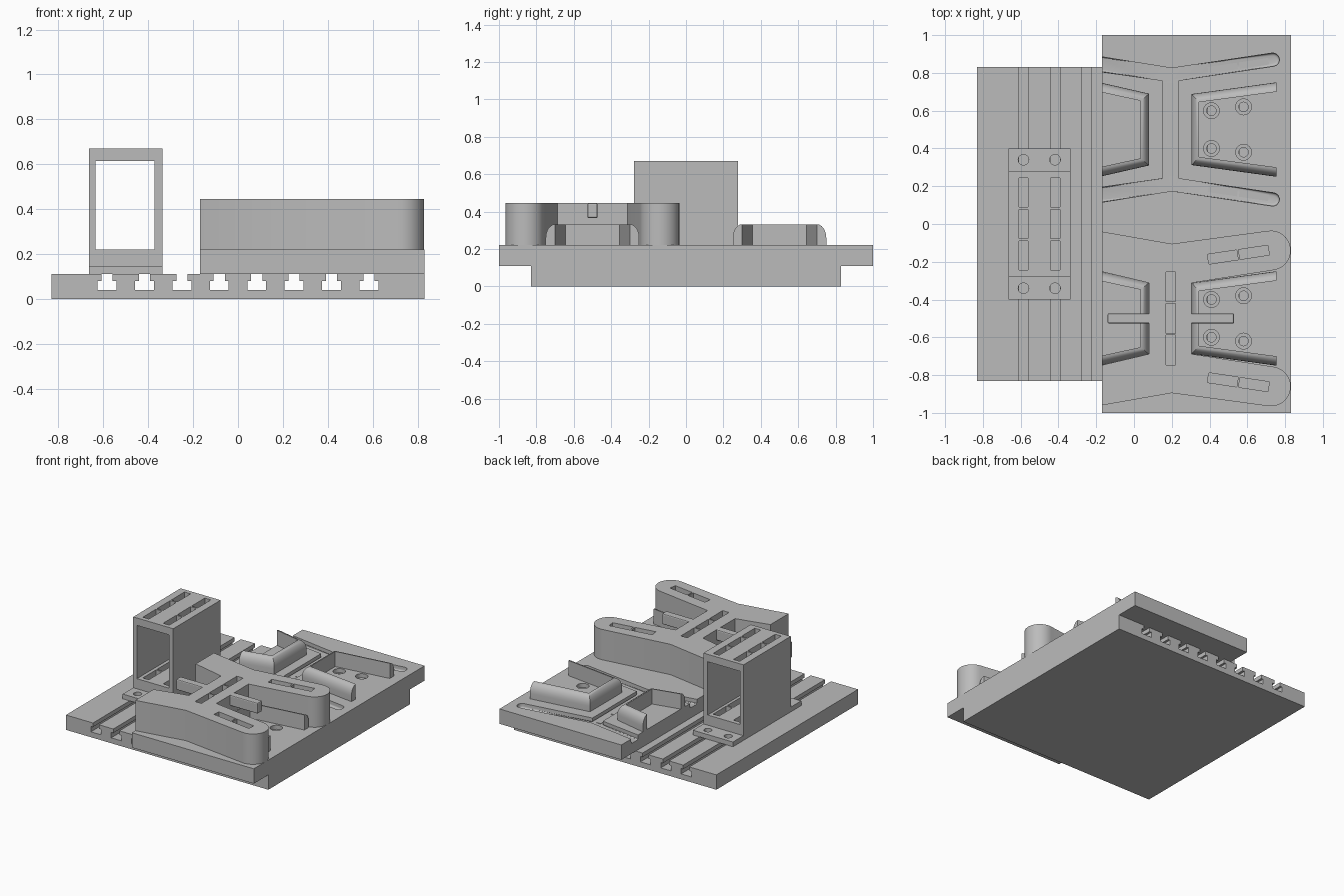
import bpy, bmesh, math
from mathutils import Matrix, Vector

if "Cube" in bpy.data.objects:
    bpy.data.objects.remove(bpy.data.objects["Cube"], do_unlink=True)

GREY = (0.5, 0.5, 0.5, 1)
grey = bpy.data.materials.new("machined_grey")
grey.use_nodes = True
grey.diffuse_color = GREY
grey.node_tree.nodes["Principled BSDF"].inputs["Base Color"].default_value = GREY


def finish(name, bm):
    bmesh.ops.recalc_face_normals(bm, faces=bm.faces)
    mesh = bpy.data.meshes.new(name)
    bm.to_mesh(mesh)
    bm.free()
    mesh.materials.append(grey)
    ob = bpy.data.objects.new(name, mesh)
    bpy.context.collection.objects.link(ob)
    return ob


def prism(name, outline, z0, z1, round_bottom=0):
    """Extrude a flat outline from z0 to z1."""
    bm = bmesh.new()
    low = [bm.verts.new((x, y, z0)) for x, y in outline]
    high = [bm.verts.new((x, y, z1)) for x, y in outline]
    n = len(outline)
    floor = bm.faces.new(low)
    bm.faces.new(high)
    for i in range(n):
        j = (i + 1) % n
        bm.faces.new((low[i], low[j], high[j], high[i]))
    if round_bottom:
        bmesh.ops.bevel(bm, geom=list(floor.edges), offset=round_bottom,
                        segments=3, profile=0.5, affect='EDGES')
    return finish(name, bm)


def box(name, x0, x1, y0, y1, z0, z1):
    return prism(name, [(x0, y0), (x1, y0), (x1, y1), (x0, y1)], z0, z1)


def tilted_box(name, x, y, length, width, angle, z0, z1):
    ob = box(name, -length / 2, length / 2, -width / 2, width / 2, z0, z1)
    ob.data.transform(Matrix.Translation((x, y, 0)) @ Matrix.Rotation(angle, 4, 'Z'))
    return ob


def disc(name, x, y, r, z0, z1):
    return prism(name, arc(x, y, r, 0, 345, 24), z0, z1)


def arc(cx, cy, r, a0, a1, n):
    angles = [math.radians(a0 + (a1 - a0) * i / (n - 1)) for i in range(n)]
    return [(cx + r * math.cos(a), cy + r * math.sin(a)) for a in angles]


def cut(ob, cutters):
    bpy.context.view_layer.objects.active = ob
    for cutter in cutters:
        cutter.hide_render = True
        mod = ob.modifiers.new("cut", 'BOOLEAN')
        mod.operation = 'DIFFERENCE'
        mod.solver = 'EXACT'
        mod.object = cutter
        bpy.ops.object.modifier_apply(modifier=mod.name)
        bpy.data.objects.remove(cutter, do_unlink=True)


def smooth(ob):
    bpy.ops.object.select_all(action='DESELECT')
    ob.select_set(True)
    bpy.context.view_layer.objects.active = ob
    bpy.ops.object.shade_smooth_by_angle(angle=math.radians(35))


def mirrored(half, cy):
    """Close a half outline by mirroring it about y = cy."""
    return [(x, cy + v) for x, v in half] + [(x, cy - v) for x, v in reversed(half)]


# Slotted bed: one T-slot profile run along y
EDGE, BED = 0.83, 0.11
profile = [(-EDGE, 0), (EDGE, 0), (EDGE, BED)]
for i in reversed(range(8)):
    c = (i - 3.5) / 6
    profile += [(c + 0.025, BED), (c + 0.025, 0.08), (c + 0.042, 0.08), (c + 0.042, 0.04),
                (c - 0.042, 0.04), (c - 0.042, 0.08), (c - 0.025, 0.08), (c - 0.025, BED)]
profile.append((-EDGE, BED))
bed = prism("slotted_bed", profile, -EDGE, EDGE)
bed.data.transform(Matrix.Rotation(math.pi / 2, 4, 'X'))

# Mould plate with an H-shaped channel and counterbored holes
TOP, LEFT = 0.22, -0.17
BACK, FRONT = 0.5, -0.5
plate = box("mould_plate", LEFT, 0.83, -1, 1, BED, TOP)
channel = [(LEFT - 0.05, 0.312), (LEFT - 0.05, 0.393), (0.2, 0.325)]
channel += arc(0.735, 0.37, 0.035, 98, -82, 9) + [(0.235, 0.26)]
channel = [(0.15, 0.26)] + channel
cutters = [prism("channel_cutter", mirrored(channel, BACK), TOP - 0.035, TOP + 0.05, 0.015)]
for cy in (BACK, FRONT):
    for x, v in ((0.41, 0.1), (0.58, 0.12)):
        for s in (1, -1):
            cutters.append(disc("counterbore", x, cy + s * v, 0.042, TOP - 0.03, TOP + 0.1))
            cutters.append(disc("bore", x, cy + s * v, 0.025, BED - 0.02, TOP + 0.1))
cut(plate, cutters)
smooth(plate)


def wall(name, outer, inner, cy):
    """U-shaped wall, rounded over on its outer side."""
    height = 0.112
    section = [(0, TOP - 0.002)]
    section += [(1 - math.cos(a), TOP + 0.04 + (height - 0.04) * math.sin(a))
                for a in (math.radians(15 * i) for i in range(7))]
    section.append((1, TOP - 0.002))
    bm = bmesh.new()
    rings = []
    for o, i in zip(mirrored(outer, cy), mirrored(inner, cy)):
        o, i = Vector(o), Vector(i)
        rings.append([bm.verts.new((*o.lerp(i, t), z)) for t, z in section])
    n = len(section)
    for a, b in zip(rings, rings[1:]):
        for k in range(n):
            m = (k + 1) % n
            bm.faces.new((a[k], a[m], b[m], b[k]))
    bm.faces.new(rings[0])
    bm.faces.new(rings[-1])
    smooth(finish(name, bm))


for side, cy in (("back", BACK), ("front", FRONT)):
    wall(side + "_right_wall", [(LEFT, 0.247), (0.08, 0.19)],
         [(LEFT, 0.197), (0.035, 0.152)], cy)
    wall(side + "_left_wall", [(0.755, 0.25), (0.305, 0.188)],
         [(0.755, 0.2), (0.345, 0.145)], cy)

# H-shaped upper block over the front half
BLOCK = 0.445
half = [(0.08, 0.188), (LEFT, 0.247), (LEFT, 0.46), (0.2, 0.395)]
half += arc(0.725, 0.36, 0.105, 98, -82, 17) + [(0.305, 0.188)]
block = prism("upper_block", mirrored(half, FRONT), TOP, BLOCK)


def slots(name, cy, arm, z0, z1, width):
    """Three slots along the web and two along each left arm."""
    made = [tilted_box(name, 0.195, cy + 0.167 * k, 0.157, width, math.pi / 2, z0, z1)
            for k in (-1, 0, 1)]
    for s in (1, -1):
        for x, v in ((0.47, arm), (0.635, arm + 0.025)):
            made.append(tilted_box(name, x, cy + s * v, 0.157, width, s * 0.15, z0, z1))
    return made


cut(block, slots("slot_cutter", FRONT, 0.325, TOP + 0.01, BLOCK + 0.1, 0.052))
smooth(block)

# Thin inserts lying on the channel floor
slots("channel_insert", BACK, 0.325, TOP - 0.037, TOP - 0.032, 0.035)

# Tie bars reaching out from the web of the block
for name, x0, x1 in (("right_tie_bar", -0.14, 0.09), ("left_tie_bar", 0.295, 0.53)):
    bar = box(name, x0, x1, FRONT - 0.027, FRONT + 0.027, 0.365, BLOCK)
    bevel = bar.modifiers.new("soft_edges", 'BEVEL')
    bevel.width = 0.008
    bevel.segments = 2

# Bolted box tower
X0, X1 = -0.665, -0.337
foot = box("tower_foot", X0, X1, -0.4, 0.4, BED, 0.145)
tower = box("tower", X0, X1, -0.277, 0.277, 0.145, 0.67)
cut(tower, [box("window_cutter", X0 + 0.03, X1 - 0.035, -0.5, 0.5, TOP, 0.615)])
for x in (-0.585, -0.418):
    cut(foot, [disc("bolt_hole", x, s * 0.34, 0.028, 0, 0.3) for s in (1, -1)])
    for k in (-1, 0, 1):
        for part in (foot, tower):
            y = 0.167 * k
            cut(part, [box("slot_cutter", x - 0.025, x + 0.025,
                           y - 0.077, y + 0.077, 0, 1)])
